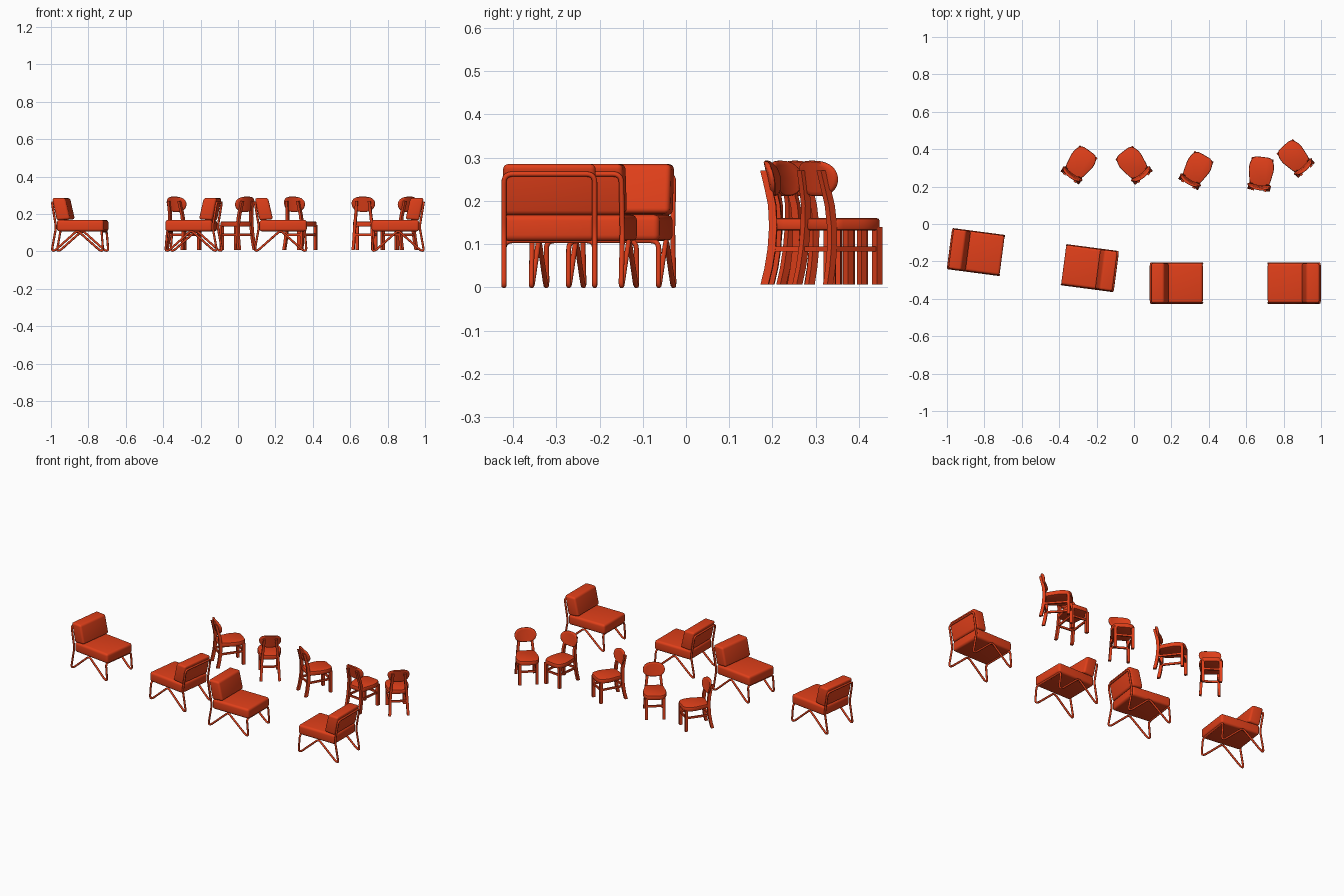
import bpy, bmesh, math
from mathutils import Vector, Matrix

if "Cube" in bpy.data.objects:
    bpy.data.objects.remove(bpy.data.objects["Cube"])

mat = bpy.data.materials.new("red_orange")
mat.diffuse_color = (0.75, 0.05, 0.01, 1)
mat.use_nodes = True
mat.node_tree.nodes["Principled BSDF"].inputs["Base Color"].default_value = mat.diffuse_color


def finish(bm, name, angle=35):
    bmesh.ops.recalc_face_normals(bm, faces=bm.faces)
    me = bpy.data.meshes.new(name)
    bm.to_mesh(me)
    bm.free()
    for p in me.polygons:
        p.use_smooth = True
    me.set_sharp_from_angle(angle=math.radians(angle))
    me.materials.append(mat)
    return me


def prism(name, pts, vec, bevel=0, segs=3):
    """Extrude a closed outline along vec and round its edges."""
    bm = bmesh.new()
    f = bm.faces.new([bm.verts.new(p) for p in pts])
    r = bmesh.ops.extrude_face_region(bm, geom=[f], use_keep_orig=True)
    bmesh.ops.translate(bm, vec=vec, verts=[v for v in r["geom"] if isinstance(v, bmesh.types.BMVert)])
    if bevel:
        sharp = [e for e in bm.edges if e.calc_face_angle(0) > 0.6]
        bmesh.ops.bevel(bm, geom=sharp, offset=bevel, segments=segs, profile=0.5, affect='EDGES')
    return finish(bm, name)


def fillet(pts, r, n=5):
    """Round the corners of a closed path."""
    out = []
    pts = [Vector(p) for p in pts]
    for i, p in enumerate(pts):
        a, b = pts[i - 1] - p, pts[(i + 1) % len(pts)] - p
        s = p + a.normalized() * min(r, a.length * .45)
        e = p + b.normalized() * min(r, b.length * .45)
        for k in range(n + 1):
            t = k / n
            out.append(s * (1 - t) ** 2 + p * 2 * t * (1 - t) + e * t * t)
    return out


def tube(name, pts, r):
    cu = bpy.data.curves.new(name, 'CURVE')
    cu.dimensions = '3D'
    cu.bevel_depth = r
    cu.bevel_resolution = 2
    sp = cu.splines.new('POLY')
    sp.points.add(len(pts) - 1)
    for q, p in zip(sp.points, pts):
        q.co = (*p, 1)
    sp.use_cyclic_u = True
    cu.materials.append(mat)
    return cu


def post(name, path, w, d):
    """Rectangular leg swept upwards through a path."""
    bm = bmesh.new()
    rings = [[bm.verts.new((x + sx * w / 2, y + sy * d / 2, z))
              for sx, sy in ((-1, -1), (1, -1), (1, 1), (-1, 1))] for x, y, z in path]
    for a, b in zip(rings, rings[1:]):
        for i in range(4):
            bm.faces.new((a[i], a[(i + 1) % 4], b[(i + 1) % 4], b[i]))
    bm.faces.new(rings[0])
    bm.faces.new(rings[-1])
    return finish(bm, name)


def bar(name, x0, x1, y0, y1, z0, z1):
    return prism(name, [(x0, y0, z0), (x1, y0, z0), (x1, y1, z0), (x0, y1, z0)], (0, 0, z1 - z0))


def back_panel(name):
    """Oval curved backrest made of concentric rings, front and back."""
    bm = bmesh.new()
    n = 32

    def co(t, s, side):
        c, q = math.cos(t), math.sin(t)
        u = math.copysign(abs(c) ** .75, c) * s
        v = math.copysign(abs(q) ** .8, q) * s
        x = u * .063 * (1 if v > 0 else 1 + .12 * v)
        z = .252 + v * .041
        y = -.066 - (z - .2) * .2 + 3.5 * x * x + side * .006
        return (x, y, z)
    loops = [(s, side) for s, side in ((.4, 1), (.75, 1), (.94, 1), (1, .5), (1, -.5), (.94, -1), (.75, -1), (.4, -1))]
    rings = [[bm.verts.new(co(2 * math.pi * i / n, s, side)) for i in range(n)] for s, side in loops]
    for a, b in zip(rings, rings[1:]):
        for i in range(n):
            bm.faces.new((a[i], a[(i + 1) % n], b[(i + 1) % n], b[i]))
    bm.faces.new(rings[0])
    bm.faces.new(rings[-1])
    return finish(bm, name, 50)


# Lounge chair: back towards -x, one closed bent tube plus two cushions
W = .105
side = [(-.137, .262), (-.115, .13), (-.138, .004), (-.122, .004), (0, .112),
        (.122, .004), (.139, .004), (.130, .108)]
frame = [(x, -W, z) for x, z in side] + [(x, W, z) for x, z in reversed(side)]
seat_prof = [(-.112, .107), (.141, .107), (.141, .168), (-.112, .168)]
back_prof = [(-.112, .166), (-.040, .172), (-.066, .285), (-.137, .285)]
lounge = [
    tube("lounge_frame", fillet(frame, .02), .006),
    prism("lounge_seat_cushion", [(x, -.107, z) for x, z in seat_prof], (0, .214, 0), .014, 4),
    prism("lounge_back_cushion", [(x, -.107, z) for x, z in back_prof], (0, .214, 0), .012, 4),
]

# Dining chair: faces +y
outline = [(-.052, -.066, .132), (.052, -.066, .132), (.070, .035, .132),
           (.052, .089, .132), (-.052, .089, .132), (-.070, .035, .132)]
dining = [prism("dining_seat", fillet(outline, .028), (0, 0, .028), .006, 2), back_panel("dining_backrest")]
for s in (-1, 1):
    dining += [
        post("rear_leg", [(s * .053, -.082, .007), (s * .051, -.073, .045), (s * .049, -.066, .09),
                          (s * .046, -.063, .14), (s * .041, -.066, .19), (s * .037, -.075, .23),
                          (s * .034, -.085, .27)], .015, .018),
        post("front_leg", [(s * .050, .074, .007), (s * .050, .074, .14)], .017, .017),
        bar("side_rail", s * .05 - .004, s * .05 + .004, -.066, .074, .083, .095),
    ]
dining += [bar("rear_rail", -.049, .049, -.070, -.062, .083, .095),
           bar("front_rail", -.05, .05, .070, .078, .083, .095)]


def place(parts, prefix, x, y, deg):
    m = Matrix.Translation((x, y, 0)) @ Matrix.Rotation(math.radians(deg), 4, 'Z')
    for data in parts:
        ob = bpy.data.objects.new(f"{prefix}_{data.name}", data)
        ob.matrix_world = m
        bpy.context.collection.objects.link(ob)


for i, p in enumerate([(-.845, -.15, -7.5), (-.236, -.236, 172.5), (.227, -.316, 0), (.856, -.316, 180)]):
    place(lounge, f"lounge{i + 1}", *p)
for i, p in enumerate([(-.291, .32, -36), (-.003, .318, 38), (.334, .29, -30), (.678, .27, -7), (.861, .354, 42)]):
    place(dining, f"dining{i + 1}", *p)
